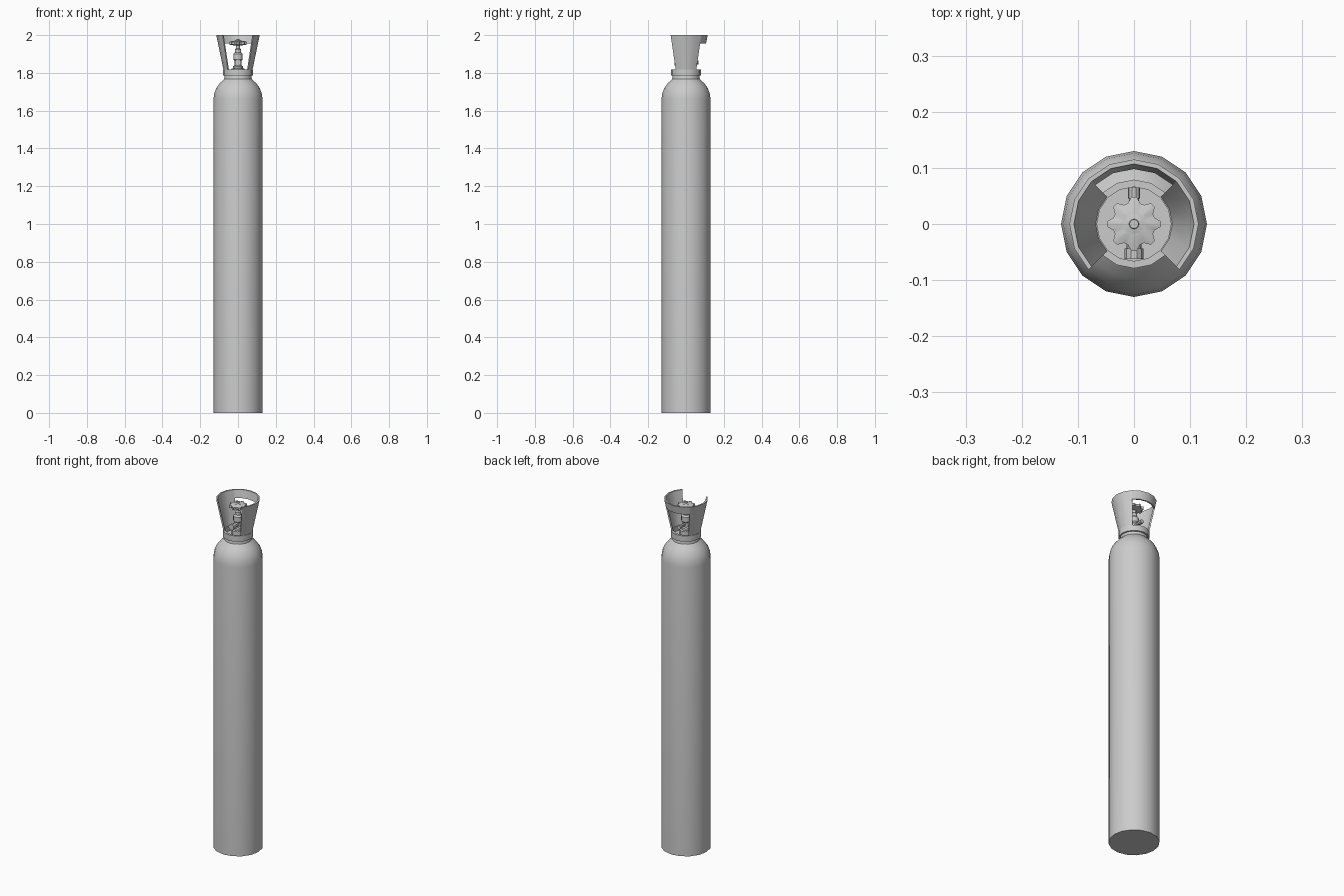
import bpy, bmesh
from math import sin, cos, pi, radians
from mathutils import Matrix

cube = bpy.data.objects.get("Cube")
if cube:
    bpy.data.objects.remove(cube)

steel = bpy.data.materials.new("grey_steel")
steel.use_nodes = True
GREY = (0.6, 0.6, 0.6, 1)
steel.diffuse_color = GREY
steel.node_tree.nodes["Principled BSDF"].inputs["Base Color"].default_value = GREY


def finish(name, bm, angle=35):
    """Turn a bmesh into a shaded object with outward normals."""
    bmesh.ops.remove_doubles(bm, verts=bm.verts, dist=0.00005)
    bmesh.ops.recalc_face_normals(bm, faces=bm.faces)
    mesh = bpy.data.meshes.new(name)
    bm.to_mesh(mesh)
    bm.free()
    mesh.materials.append(steel)
    obj = bpy.data.objects.new(name, mesh)
    bpy.context.collection.objects.link(obj)
    bpy.ops.object.select_all(action="DESELECT")
    obj.select_set(True)
    bpy.context.view_layer.objects.active = obj
    bpy.ops.object.shade_smooth_by_angle(angle=radians(angle))
    return obj


def lathe(name, profile, sides=16, closed=False, start=0, sweep=360,
          radius=lambda a: 1, matrix=Matrix()):
    """Revolve (r, z) points; a closed profile with a partial sweep gets end caps."""
    bm = bmesh.new()
    full = sweep == 360
    rows = []
    for i in range(sides if full else sides + 1):
        a = radians(start + sweep * i / sides)
        k = radius(a)
        rows.append([bm.verts.new((r * k * cos(a), r * k * sin(a), z)) for r, z in profile])
    n = len(profile)
    for i in range(sides):
        p, q = rows[i], rows[(i + 1) % len(rows)]
        for j in range(n if closed else n - 1):
            m = (j + 1) % n
            bm.faces.new((p[j], q[j], q[m], p[m]))
    if closed and not full:
        bm.faces.new(rows[0])
        bm.faces.new(rows[-1])
    elif not closed:
        for j in (0, -1):
            bm.faces.new([row[j] for row in rows])
    bm.transform(matrix)
    return finish(name, bm)


# Tall bottle with rounded shoulder and short neck
lathe("bottle", [(0.13, 0), (0.13, 1.66), (0.126, 1.69), (0.115, 1.72),
                 (0.097, 1.745), (0.073, 1.768), (0.07, 1.79)])

# Collar ring on the neck
lathe("collar_ring", [(0.079, 1.785), (0.079, 1.818), (0.066, 1.818), (0.066, 1.785)], closed=True)

# Flared guard: two side walls and a bridging band at the back
wall = [(0.076, 1.812), (0.115, 2.0), (0.107, 2.0), (0.067, 1.812)]
for side, start in (("left", -45), ("right", 135)):
    lathe(side + "_guard_wall", wall, 4, True, start, 90)
band = [(0.106, 1.955), (0.115, 2.0), (0.107, 2.0), (0.098, 1.955)]
lathe("back_guard_band", band, 4, True, 45, 90)

# Valve body
lathe("valve_body", [(0.034, 1.785), (0.034, 1.822), (0.026, 1.825), (0.026, 1.835),
                     (0.018, 1.84), (0.018, 1.865), (0.025, 1.872), (0.025, 1.9),
                     (0.016, 1.908), (0.016, 1.925), (0.01, 1.93), (0.01, 1.955)], 12)

# Valve outlets, wide at the front and narrow at the back
for name, r, length, turn in (("front_outlet", 0.017, 0.062, 90), ("back_outlet", 0.011, 0.065, -90)):
    place = Matrix.Translation((0, 0, 1.855)) @ Matrix.Rotation(radians(turn), 4, "X")
    lathe(name, [(r * 0.8, 0), (r * 0.8, length * 0.7), (r, length * 0.7), (r, length)],
          10, matrix=place)

# Lobed handwheel with a hub
lathe("handwheel", [(0.02, 1.945), (0.048, 1.95), (0.048, 1.964), (0.025, 1.97)], 32,
      start=5.625, radius=lambda a: 1 if cos(8 * a) > 0 else 0.8)
lathe("handwheel_hub", [(0.018, 1.962), (0.018, 1.972), (0.009, 1.974), (0.008, 1.98)], 12)
